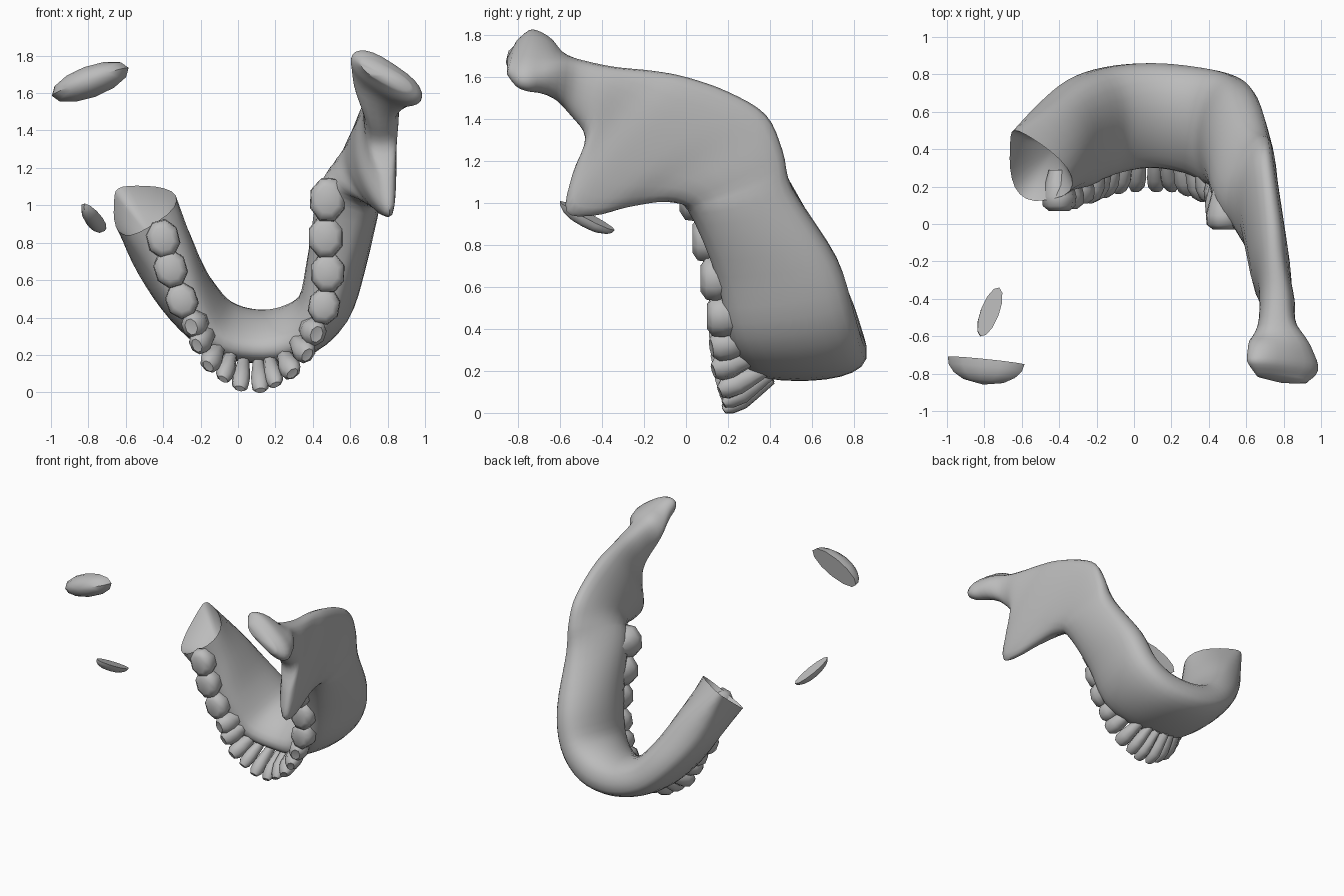
import bpy, bmesh, math
from mathutils import Vector

cube = bpy.data.objects.get("Cube")
if cube:
    bpy.data.objects.remove(cube, do_unlink=True)

bone_grey = bpy.data.materials.new("bone_grey")
bone_grey.use_nodes = True
COLOUR = (0.5, 0.5, 0.5, 1)
bone_grey.diffuse_color = COLOUR
bone_grey.node_tree.nodes["Principled BSDF"].inputs["Base Color"].default_value = COLOUR


def loft(name, rings, start_tip, end_tip, angle):
    """Skin a row of closed rings and close both ends with a fan to a point."""
    bm = bmesh.new()
    rows = [[bm.verts.new(p) for p in ring] for ring in rings]
    count = len(rows[0])
    for low, high in zip(rows, rows[1:]):
        for i in range(count):
            j = (i + 1) % count
            bm.faces.new((low[i], low[j], high[j], high[i]))
    for row, tip in ((rows[0], start_tip), (rows[-1], end_tip)):
        centre = bm.verts.new(tip)
        for i in range(count):
            bm.faces.new((row[i], row[(i + 1) % count], centre))
    bmesh.ops.recalc_face_normals(bm, faces=bm.faces)
    mesh = bpy.data.meshes.new(name)
    bm.to_mesh(mesh)
    bm.free()
    mesh.materials.append(bone_grey)
    obj = bpy.data.objects.new(name, mesh)
    bpy.context.collection.objects.link(obj)
    bpy.ops.object.select_all(action='DESELECT')
    obj.select_set(True)
    bpy.context.view_layer.objects.active = obj
    bpy.ops.object.shade_smooth_by_angle(angle=math.radians(angle))


def catmull(keys, steps):
    """Resample a table of key rows with a smooth spline."""
    out = []
    last = len(keys) - 1
    for k in range(last):
        p, q, r, s = (keys[max(0, min(last, k + o))] for o in (-1, 0, 1, 2))
        for n in range(steps):
            t = n / steps
            out.append([b + 0.5 * t * (c - a + t * (2 * a - 5 * b + 4 * c - d
                        + t * (3 * (b - c) + d - a)))
                        for a, b, c, d in zip(p, q, r, s)])
    out.append(list(keys[-1]))
    return out


# Cross-sections: tooth-side edge, outer-border edge, half thickness at each,
# extra bulge on the inner side
body_keys = [
    (-.45, .13, .90, -.64, .50, 1.09, .23, .05, .04),
    (-.37, .17, .74, -.47, .65, .80, .18, .15, .01),
    (-.27, .20, .48, -.30, .78, .56, .13, .16, .02),
    (-.13, .26, .28, -.12, .84, .39, .09, .15, .04),
    (.08, .30, .22, .10, .86, .315, .08, .145, .05),
    (.28, .27, .25, .33, .84, .34, .09, .15, .05),
    (.43, .20, .39, .50, .80, .48, .12, .14, .03),
    (.50, .14, .67, .59, .72, .73, .15, .13, .03),
]
ramus_keys = [
    (.57, .01, .99, .67, .51, 1.06, .19, .10, .04),
    (.66, -.10, 1.02, .69, .46, 1.25, .12, .08, .09),
    (.74, -.28, .98, .70, .38, 1.42, .06, .07, .10),
    (.79, -.44, .94, .72, .20, 1.53, .05, .07, .10),
    (.81, -.57, .96, .74, .00, 1.60, .05, .08, .08),
    (.80, -.54, 1.14, .75, -.16, 1.63, .06, .08, .04),
    (.77, -.48, 1.31, .77, -.35, 1.65, .09, .09, .01),
    (.75, -.56, 1.43, .78, -.53, 1.69, .10, .11, 0),
    (.74, -.68, 1.57, .83, -.65, 1.73, .19, .19, 0),
    (.75, -.77, 1.62, .84, -.75, 1.75, .22, .22, 0),
    (.77, -.84, 1.66, .81, -.82, 1.73, .15, .15, 0),
]

# Jaw bone: arch, upright branch, pointed process and hinge head in one skin
sections = catmull(body_keys + ramus_keys, 4)
mids = [(Vector(s[:3]) + Vector(s[3:6])) / 2 for s in sections]
SIDES = 24
rings = []
for k, s in enumerate(sections):
    along = mids[min(k + 1, len(mids) - 1)] - mids[max(k - 1, 0)]
    span = (Vector(s[3:6]) - Vector(s[:3])) / 2
    normal = along.cross(span).normalized()
    ring = []
    for i in range(SIDES):
        a = math.tau * i / SIDES
        c, v = math.cos(a), math.sin(a)
        thick = s[6] + (s[7] - s[6]) * (c + 1) / 2
        side = math.copysign(abs(v) ** 0.7, v) * thick + max(0, v) ** 2 * s[8]
        ring.append(mids[k] + span * c + normal * side)
    rings.append(ring)
# The broken end is hollow, so its fan runs back inside the bone
loft("jaw_bone", rings, mids[4], mids[-1] + Vector((0, -.02, 0)), 50)

# Teeth: biting-end centre and width, from the broken side to the whole side
teeth = [
    (-.40, .07, .82, .20), (-.36, .08, .66, .20), (-.30, .11, .49, .19),
    (-.25, .12, .35, .14), (-.22, .13, .25, .12), (-.16, .15, .14, .11),
    (-.08, .17, .07, .09), (.01, .18, .02, .09),
    (.12, .18, .01, .09), (.20, .18, .04, .09), (.29, .16, .10, .11),
    (.37, .13, .20, .12), (.42, .12, .31, .14), (.46, .10, .46, .19),
    (.48, .07, .64, .21), (.47, .03, .83, .22), (.48, -.03, 1.03, .23),
]
# Profile of a tooth: distance from tip, width factor, thickness factor
tooth_profile = [(0, .6, .3), (.12, .95, .7), (.35, 1, 1), (.6, .85, .9), (1, .6, .7)]

for k, (x, y, z, width) in enumerate(teeth):
    tip = Vector((x, y, z))
    before = Vector(teeth[max(k - 1, 0)][:3])
    after = Vector(teeth[min(k + 1, len(teeth) - 1)][:3])
    molar = min(1, max(0, (width - .09) / .09))
    inward = Vector((.08 - x, 0, .6 - z)).normalized()
    axis = Vector((0, .22, 0)) + inward * .16 * (1 - molar)
    forward = axis.normalized()
    across = after - before
    across = (across - forward * across.dot(forward)).normalized()
    outward = forward.cross(across)
    depth = .05 + .6 * width
    tooth_rings = []
    for t, w, d in tooth_profile:
        d = d + (w - d) * molar
        ring = []
        for i in range(8):
            a = math.tau * (i + .5) / 8
            ring.append(tip + axis * t + across * math.cos(a) * w * width * .54
                        + outward * math.sin(a) * d * depth * .54)
        tooth_rings.append(ring)
    pit = tip + axis * .05 * molar
    side = "right" if k < 8 else "left"
    loft(f"{side}_tooth_{k + 1}", tooth_rings, pit, tip + axis, 55)


def fragment(name, centre, long_axis, dome_axis, height, half_width):
    """Loose chip of bone: a flat broken face with a domed outer side."""
    centre, long_axis = Vector(centre), Vector(long_axis)
    dome = Vector(dome_axis)
    dome = (dome - dome.project(long_axis)).normalized()
    wide = dome.cross(long_axis).normalized() * half_width
    chip = []
    for level in (0, .3, .6, .85):
        r = math.sqrt(1 - level * level)
        chip.append([centre + dome * height * level
                     + long_axis * r * math.cos(math.tau * i / 12)
                     + wide * r * math.sin(math.tau * i / 12) for i in range(12)])
    loft(name, chip, centre, centre + dome * height, 35)


# Loose pieces left from the missing branch
fragment("hinge_fragment", (-.79, -.73, 1.66), (.205, -.02, .075), (-.1, -1, .1), .13, .085)
fragment("process_fragment", (-.77, -.47, .94), (.05, .13, -.07), (-.3, -.4, -.9), .06, .05)
